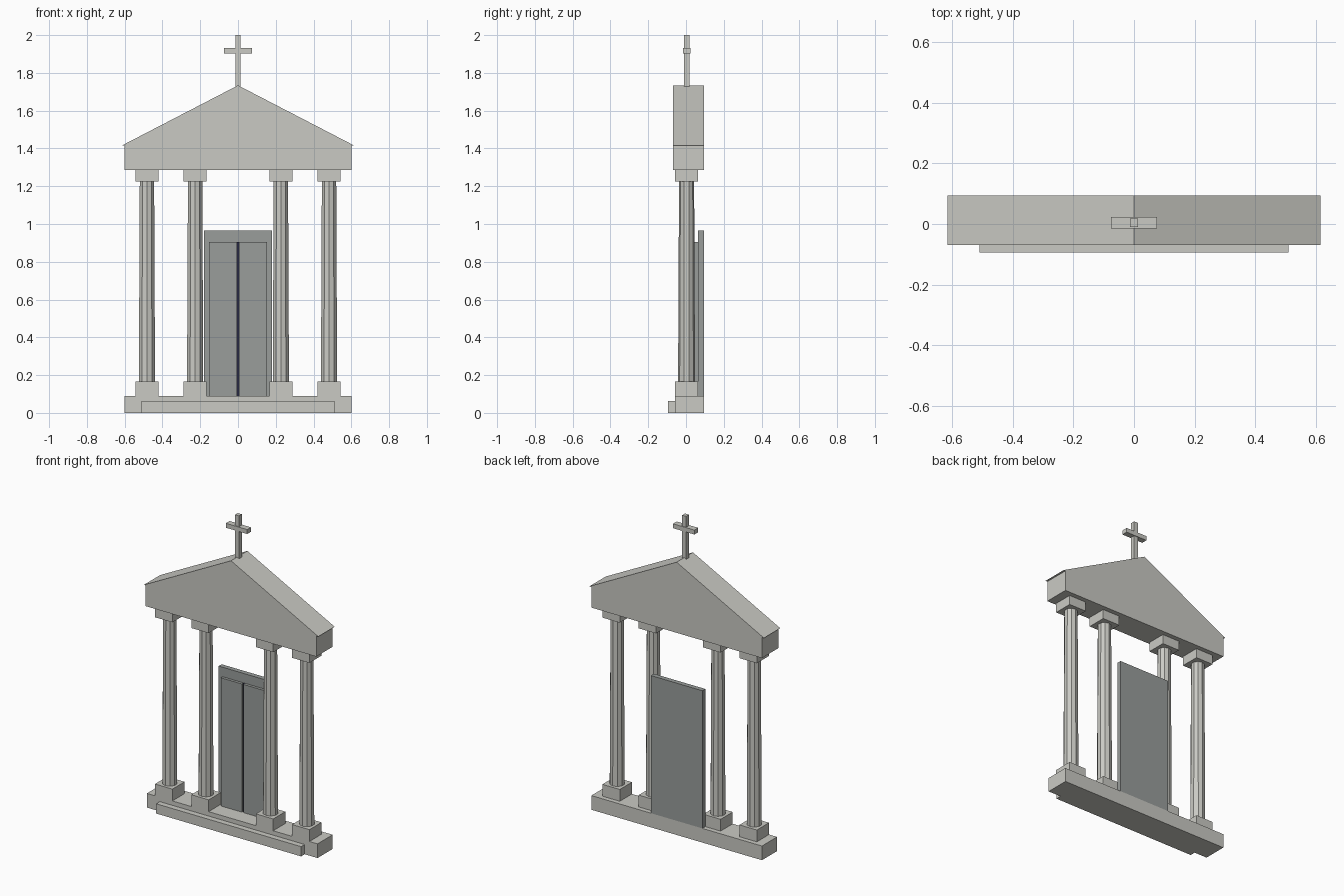
import bpy
import bmesh

cube = bpy.data.objects.get("Cube")
if cube:
    bpy.data.objects.remove(cube, do_unlink=True)


def make_material(name, rgb):
    mat = bpy.data.materials.new(name)
    mat.use_nodes = True
    mat.diffuse_color = (*rgb, 1)
    mat.node_tree.nodes["Principled BSDF"].inputs["Base Color"].default_value = (*rgb, 1)
    return mat


stone = make_material("pale stone", (0.59, 0.59, 0.55))
door_grey = make_material("door grey", (0.32, 0.34, 0.33))
dark = make_material("dark gap", (0.02, 0.02, 0.05))


def finish(name, bm, mat):
    bmesh.ops.recalc_face_normals(bm, faces=bm.faces)
    mesh = bpy.data.meshes.new(name)
    bm.to_mesh(mesh)
    bm.free()
    mesh.materials.append(mat)
    obj = bpy.data.objects.new(name, mesh)
    bpy.context.collection.objects.link(obj)
    return obj


def box(name, x, y, z, mat=stone):
    """Box from (min, max) pairs on each axis."""
    bm = bmesh.new()
    bmesh.ops.create_cube(bm, size=1)
    for v in bm.verts:
        for i, (low, high) in enumerate((x, y, z)):
            v.co[i] = high if v.co[i] > 0 else low
    return finish(name, bm, mat)


def shaft(name, x, y, bottom, top, r_bottom, r_top):
    """Tapered, many-sided column shaft."""
    bm = bmesh.new()
    bmesh.ops.create_cone(bm, cap_ends=True, segments=10, radius1=r_bottom,
                          radius2=r_top, depth=top - bottom)
    bmesh.ops.translate(bm, verts=bm.verts, vec=(x, y, (bottom + top) / 2))
    return finish(name, bm, stone)


FRONT, BACK = -0.058, 0.094
ROOF_FRONT = -0.07
MID = 0.003

# Base and front step
box("base", (-0.6, 0.6), (FRONT, BACK), (0, 0.09))
box("front_step", (-0.51, 0.51), (-0.094, FRONT), (0, 0.062))

# Columns with plinths and capitals
HALF = 0.061
for place, distance in (("outer", 0.482), ("inner", 0.227)):
    for side, sign in (("left", 1), ("right", -1)):
        x = sign * distance
        tag = f"{side}_{place}"
        span_x, span_y = (x - HALF, x + HALF), (MID - HALF, MID + HALF)
        box(f"{tag}_plinth", span_x, span_y, (0.09, 0.165))
        shaft(f"{tag}_column", x, MID, 0.165, 1.225, 0.045, 0.04)
        box(f"{tag}_capital", span_x, span_y, (1.225, 1.285))

# Beam and gabled roof
box("beam", (-0.6, 0.6), (ROOF_FRONT, BACK), (1.285, 1.416))
bm = bmesh.new()
gable = bm.faces.new([bm.verts.new((x, ROOF_FRONT, z))
                      for x, z in ((-0.614, 1.416), (0.614, 1.416), (0, 1.734))])
extruded = bmesh.ops.extrude_face_region(bm, geom=[gable], use_keep_orig=True)
moved = [g for g in extruded["geom"] if isinstance(g, bmesh.types.BMVert)]
bmesh.ops.translate(bm, verts=moved, vec=(0, BACK - ROOF_FRONT, 0))
finish("gabled_roof", bm, stone)

# Cross on the ridge
box("cross_upright", (-0.014, 0.014), (-0.01, 0.018), (1.72, 2.0))
box("cross_arm", (-0.075, 0.075), (-0.015, 0.023), (1.903, 1.931))

# Door frame, two leaves and the dark gap between them
box("door_frame", (-0.181, 0.181), (0.064, BACK), (0.09, 0.965), door_grey)
for side, sign in (("left", 1), ("right", -1)):
    edges = sorted((sign * 0.005, sign * 0.153))
    box(f"{side}_door_leaf", edges, (0.046, 0.064), (0.09, 0.905), door_grey)
box("door_gap", (-0.005, 0.005), (0.055, 0.064), (0.09, 0.905), dark)
